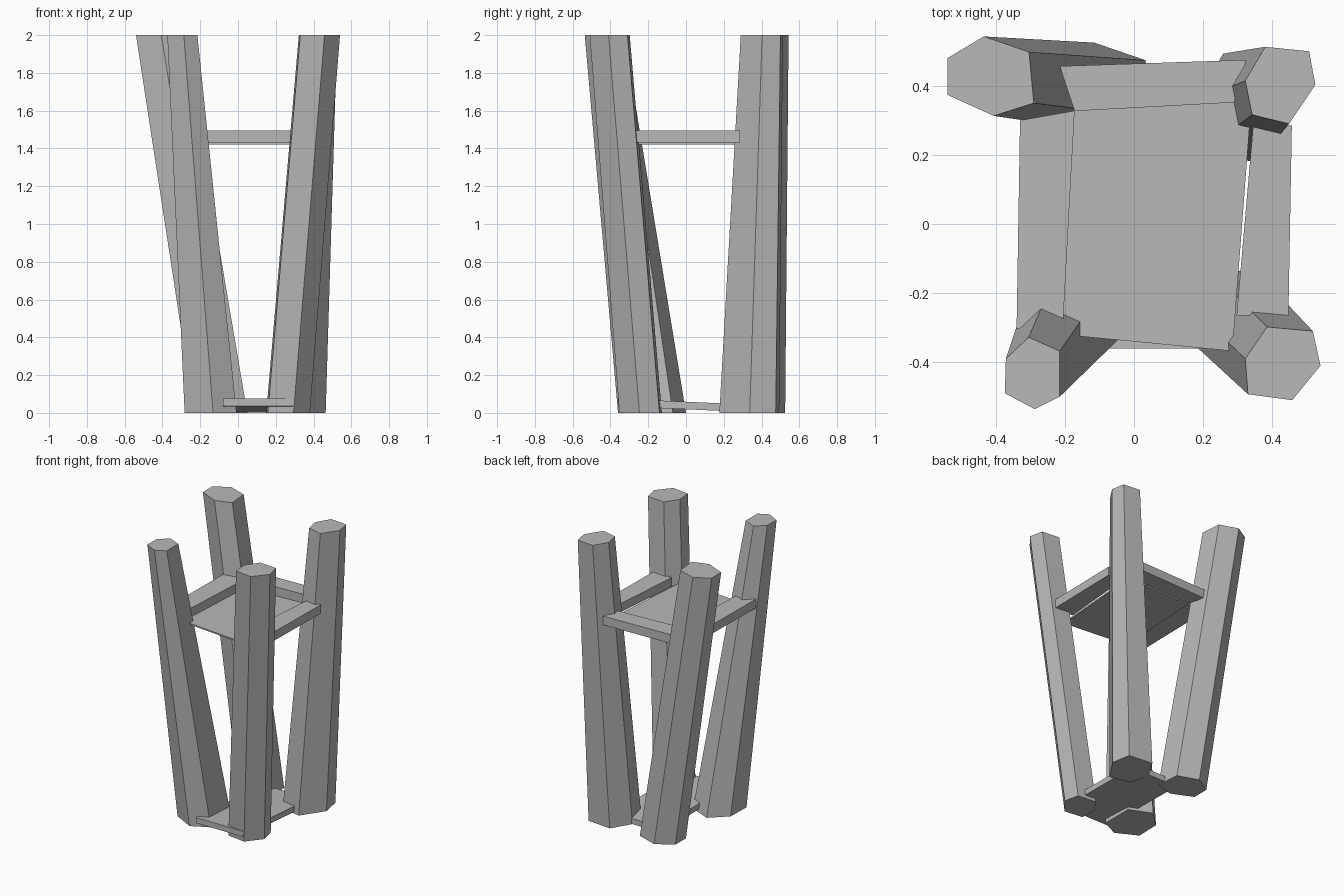
import bpy
import bmesh
from mathutils import Vector

cube = bpy.data.objects.get("Cube")
if cube:
    bpy.data.objects.remove(cube, do_unlink=True)

# Single matte grey for the whole frame
grey = bpy.data.materials.new("plain grey")
grey.use_nodes = True
colour = (0.48, 0.48, 0.48, 1)
grey.diffuse_color = colour
grey.node_tree.nodes["Principled BSDF"].inputs["Base Color"].default_value = colour


def loft(name, lower, upper):
    """Closed solid between two matching rings of points."""
    bm = bmesh.new()
    low = [bm.verts.new(p) for p in lower]
    high = [bm.verts.new(p) for p in upper]
    bm.faces.new(low)
    bm.faces.new(high)
    for i in range(len(low)):
        j = (i + 1) % len(low)
        bm.faces.new((low[i], low[j], high[j], high[i]))
    bmesh.ops.recalc_face_normals(bm, faces=bm.faces)
    mesh = bpy.data.meshes.new(name)
    bm.to_mesh(mesh)
    bm.free()
    mesh.materials.append(grey)
    obj = bpy.data.objects.new(name, mesh)
    bpy.context.collection.objects.link(obj)
    return obj


def leg(name, top, foot, scale):
    """Leaning six-sided post: top outline, foot centre, foot scale."""
    xs, ys = zip(*top)
    mid = Vector(((min(xs) + max(xs)) / 2, (min(ys) + max(ys)) / 2))
    base = [Vector(foot) + (Vector(p) - mid) * scale for p in top]
    loft(name, [(p.x, p.y, 0) for p in base], [(x, y, 2) for x, y in top])


def board(name, outline, z, thickness, slope=0):
    """Flat board, optionally falling away along y."""
    low = [(x, y, z + slope * y) for x, y in outline]
    loft(name, low, [(x, y, h + thickness) for x, y, h in low])


# Four leaning legs
leg("back_right_leg", [(-.54, .48), (-.435, .543), (-.304, .498),
                       (-.29, .35), (-.406, .313), (-.54, .374)], (-.092, .395), 1.13)
leg("back_left_leg", [(.38, .513), (.507, .5), (.525, .403),
                      (.449, .29), (.342, .316), (.322, .415)], (.32, .335), 1.42)
leg("front_left_leg", [(.385, -.298), (.518, -.31), (.54, -.41),
                       (.458, -.51), (.33, -.493), (.322, -.39)], (.265, -.24), 1.06)
leg("front_right_leg", [(-.305, -.328), (-.215, -.368), (-.215, -.5),
                        (-.287, -.536), (-.374, -.49), (-.371, -.39)], (-.145, -.18), 1.73)

# Upper shelf: three rails around a thin panel
board("shelf_panel", [(-.175, .335), (.34, .355), (.285, -.368), (-.21, -.32)], 1.422, .01)
board("right_rail", [(-.33, .3), (-.172, .328), (-.205, -.28), (-.34, -.305)], 1.432, .063)
board("left_rail", [(.345, .285), (.457, .285), (.447, -.267), (.297, -.265)], 1.432, .063)
board("back_rail", [(-.215, .457), (.325, .475), (.29, .352), (-.172, .327)], 1.432, .063)

# Lower shelf, tilting gently down to the back
board("lower_shelf", [(-.08, -.36), (.29, -.36), (.32, .36), (-.06, .36)], .019, .04, -.045)
